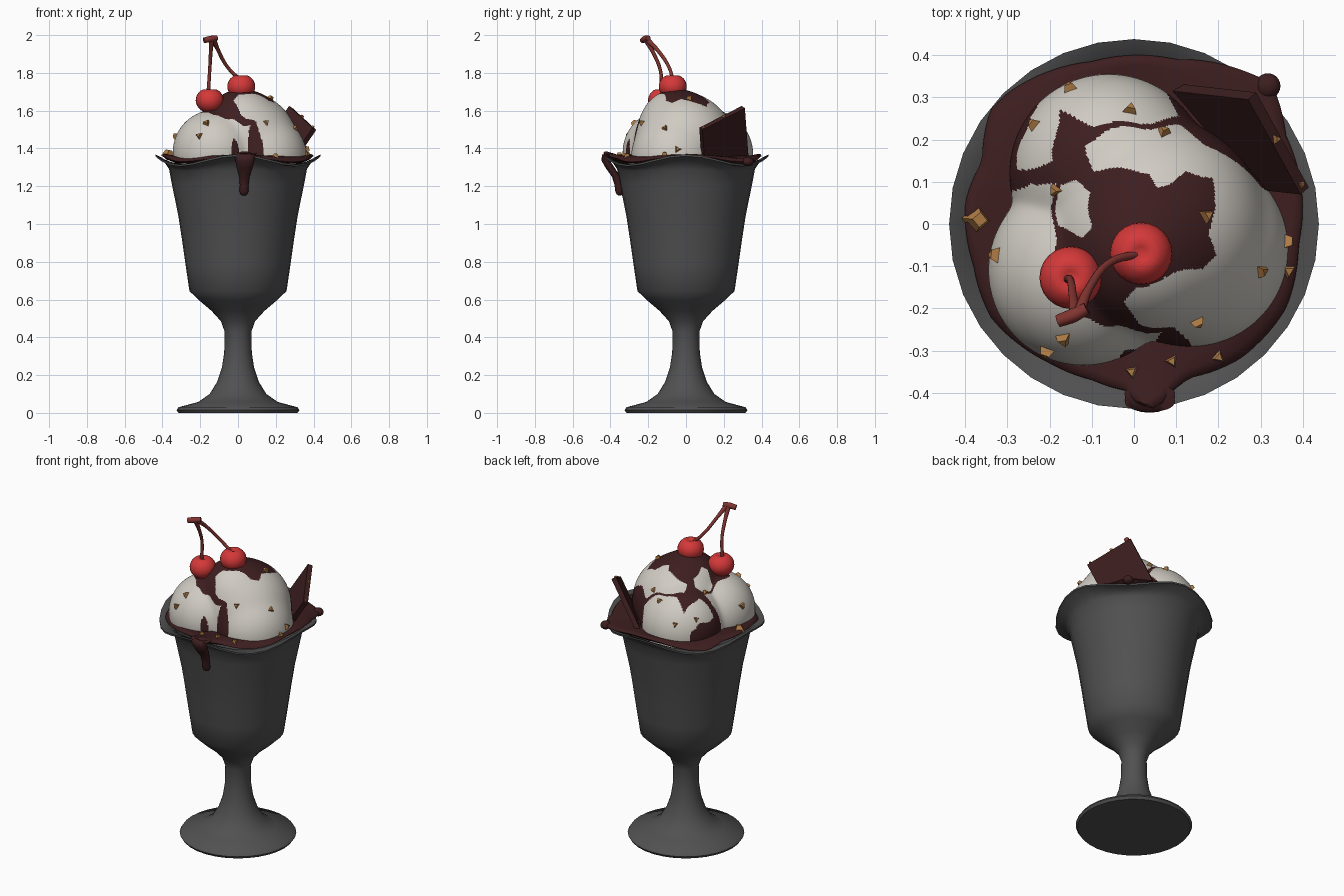
import bpy, math, random
from math import sin, cos, pi, tau
from mathutils import Vector
from mathutils.bvhtree import BVHTree

if "Cube" in bpy.data.objects:
    bpy.data.objects.remove(bpy.data.objects["Cube"])

random.seed(4)

def mat(name, rgb):
    m = bpy.data.materials.new(name)
    m.diffuse_color = (*rgb, 1)
    m.use_nodes = True
    m.node_tree.nodes["Principled BSDF"].inputs["Base Color"].default_value = m.diffuse_color
    return m

GLASS = mat("dark_grey_glass", (0.082, 0.082, 0.082))
CREAM = mat("vanilla_cream", (0.63, 0.60, 0.545))
CHOC = mat("chocolate", (0.047, 0.013, 0.014))
RED = mat("cherry_red", (0.66, 0.04, 0.04))
STEM = mat("stem_brown", (0.22, 0.035, 0.03))
NUT = mat("nut_tan", (0.43, 0.20, 0.06))

def make(name, verts, faces, mats, angle=40):
    me = bpy.data.meshes.new(name)
    me.from_pydata(verts, [], faces)
    ob = bpy.data.objects.new(name, me)
    bpy.context.collection.objects.link(ob)
    for m in mats:
        me.materials.append(m)
    if angle:
        bpy.ops.object.select_all(action='DESELECT')
        ob.select_set(True)
        bpy.context.view_layer.objects.active = ob
        bpy.ops.object.shade_smooth_by_angle(angle=math.radians(angle))
    return ob

def ring_mesh(rows, n, point, cap_first=False, cap_last=False):
    """Closed rings of n points; point(row, angle) gives each position."""
    v = [point(r, tau * i / n) for r in rows for i in range(n)]
    f = [(j*n + i, j*n + (i+1) % n, (j+1)*n + (i+1) % n, (j+1)*n + i)
         for j in range(len(rows) - 1) for i in range(n)]
    if cap_first:
        f.append(tuple(reversed(range(n))))
    if cap_last:
        f.append(tuple(range(len(v) - n, len(v))))
    return v, f

def tube(name, pts, m):
    """Smooth tube through (x, y, z, radius) points."""
    cu = bpy.data.curves.new(name, 'CURVE')
    cu.dimensions = '3D'
    cu.bevel_depth = 1
    cu.bevel_resolution = 3
    cu.resolution_u = 6
    cu.use_fill_caps = True
    s = cu.splines.new('BEZIER')
    s.bezier_points.add(len(pts) - 1)
    for b, p in zip(s.bezier_points, pts):
        b.co = p[:3]
        b.radius = p[3]
        b.handle_left_type = b.handle_right_type = 'AUTO'
    ob = bpy.data.objects.new(name, cu)
    bpy.context.collection.objects.link(ob)
    cu.materials.append(m)
    bpy.ops.object.select_all(action='DESELECT')
    ob.select_set(True)
    bpy.context.view_layer.objects.active = ob
    bpy.ops.object.convert(target='MESH')
    bpy.ops.object.shade_smooth_by_angle(angle=math.radians(60))

def blob(name, c, r, scale, m):
    bpy.ops.mesh.primitive_uv_sphere_add(segments=24, ring_count=14, radius=r, location=c)
    ob = bpy.context.object
    ob.name = name
    ob.scale = scale
    ob.data.materials.append(m)
    bpy.ops.object.shade_smooth()
    return ob

def wave(r, a):
    return 0.027 * cos(4 * a) * min(1, max(0, (r - 0.35) / 0.08))

# sundae glass: foot, stem, bowl and wavy flared rim with inner wall
profile = [(0.315, 0), (0.325, 0.015), (0.315, 0.03), (0.21, 0.058), (0.15, 0.10), (0.11, 0.165),
           (0.085, 0.24), (0.073, 0.32), (0.071, 0.43), (0.09, 0.485), (0.14, 0.54),
           (0.205, 0.595), (0.257, 0.645), (0.277, 0.78), (0.297, 0.92), (0.317, 1.05),
           (0.35, 1.21), (0.365, 1.285), (0.392, 1.318), (0.438, 1.332), (0.438, 1.342),
           (0.39, 1.33), (0.355, 1.29), (0.335, 1.2), (0.30, 1.0)]
v, f = ring_mesh(profile, 32, lambda p, a: (p[0]*cos(a), p[0]*sin(a), p[1] + wave(p[0], a)), True, True)
make("sundae_glass", v, f, [GLASS], 50)

# ice cream: blended scoops, found along rays from an inner point
SCOOPS = [(0.05, -0.01, 1.43, 0.262), (-0.12, -0.11, 1.38, 0.225), (0.02, -0.05, 1.52, 0.193),
          (0.135, -0.06, 1.35, 0.23), (-0.06, 0.12, 1.37, 0.235)]
ORIGIN = Vector((0, 0, 1.40))

def scoop_point(polar, a):
    d = Vector((sin(polar)*cos(a), sin(polar)*sin(a), cos(polar)))
    total = 0
    for x, y, z, r in SCOOPS:
        o = ORIGIN - Vector((x, y, z))
        b = o.dot(d)
        total += math.exp(90 * (-b + math.sqrt(b*b - o.length_squared + r*r)))
    p = ORIGIN + d * (math.log(total) / 90)
    r = math.hypot(p.x, p.y)
    if p.z < 1.345 and r > 0.32:      # stay inside the glass
        p.x, p.y = p.x * 0.32 / r, p.y * 0.32 / r
    return p

# bare cream areas as seen from above; the rest is sauce
BARE = [
    [(-0.25, 0.1), (-0.19, 0.09), (-0.19, -0.07), (-0.2, -0.15), (-0.14, -0.21), (-0.1, -0.22),
     (-0.06, -0.245), (0.0, -0.25), (0.07, -0.255), (0.04, -0.285), (-0.03, -0.305), (-0.08, -0.4),
     (-0.3, -0.4), (-0.4, -0.1), (-0.33, 0.05)],
    [(-0.03, -0.19), (0.0, -0.15), (0.05, -0.135), (0.12, -0.115), (0.17, -0.1), (0.195, -0.07),
     (0.17, -0.02), (0.2, 0.04), (0.18, 0.115), (0.12, 0.12), (0.08, 0.09), (0.05, 0.09),
     (0.03, 0.125), (-0.1, 0.13), (-0.11, 0.19), (-0.07, 0.22), (0, 0.23), (0.1, 0.23), (0.2, 0.18),
     (0.3, 0.09), (0.4, 0.06), (0.45, -0.1), (0.35, -0.3), (0.15, -0.4), (0.13, -0.28),
     (0.1, -0.25), (0.02, -0.235)],
    [(-0.18, 0.085), (-0.14, 0.105), (-0.105, 0.08), (-0.1, 0), (-0.13, -0.03), (-0.18, -0.01)],
    [(-0.25, 0.26), (-0.18, 0.34), (-0.05, 0.4), (0.06, 0.4), (0.1, 0.25), (0, 0.24),
     (-0.1, 0.235), (-0.18, 0.265), (-0.19, 0.145), (-0.28, 0.13)]]

def inside(x, y, poly):
    hit = False
    for (x1, y1), (x2, y2) in zip(poly, poly[1:] + poly[:1]):
        if (y1 > y) != (y2 > y) and x < x1 + (y - y1) * (x2 - x1) / (y2 - y1):
            hit = not hit
    return hit

dome_v, dome_f = ring_mesh([0.004 + 1.85 * i / 130 for i in range(131)], 300, scoop_point)
dome_f.append(tuple(range(300)))
dome = make("ice_cream", dome_v, dome_f, [CREAM, CHOC], 60)
for p in dome.data.polygons:
    x, y = p.center.x, p.center.y
    x, y = x + 0.006 * sin(45 * y), y + 0.006 * sin(45 * x)     # wavy sauce edges
    p.material_index = 0 if any(inside(x, y, q) for q in BARE) else 1

# chocolate sauce pool lying on the rim
OUTLINE = [(-0.4, 0.05), (-0.38, -0.1), (-0.34, -0.22), (-0.2, -0.33), (-0.1, -0.37), (-0.02, -0.395),
           (0.0, -0.42), (0.04, -0.44), (0.075, -0.42), (0.09, -0.395), (0.13, -0.365), (0.25, -0.32),
           (0.36, -0.2), (0.39, -0.05), (0.395, 0.1), (0.36, 0.21), (0.34, 0.30), (0.325, 0.335),
           (0.28, 0.355), (0.1, 0.39), (-0.1, 0.385), (-0.3, 0.31), (-0.34, 0.27), (-0.36, 0.15)]
POLAR = sorted((math.atan2(y, x) % tau, math.hypot(x, y)) for x, y in OUTLINE)
POLAR = [(POLAR[-1][0] - tau, POLAR[-1][1])] + POLAR + [(POLAR[0][0] + tau, POLAR[0][1])]

def outer(a):
    for (a1, r1), (a2, r2) in zip(POLAR, POLAR[1:]):
        if a1 <= a <= a2:
            return r1 + (r2 - r1) * (a - a1) / (a2 - a1)

def pool_point(row, a):
    k, z = row
    r = outer(a) * k
    return (r*cos(a), r*sin(a), z + wave(r, a) * 0.9 + max(0, r - 0.4) * 0.2)

pool_v, pool_f = ring_mesh([(0.8, 1.32), (0.95, 1.333), (1, 1.345), (0.985, 1.356), (0.94, 1.362),
                            (0.85, 1.362), (0.5, 1.365)], 120, pool_point, True, True)
make("sauce_pool", pool_v, pool_f, [CHOC], 60)

# sauce running over the rim, wide at the top and thin at the end
drip = [(-0.40, 1.372, 0.06, 0.02), (-0.425, 1.368, 0.058, 0.02), (-0.425, 1.335, 0.05, 0.022),
        (-0.40, 1.295, 0.042, 0.024), (-0.37, 1.25, 0.027, 0.022), (-0.358, 1.205, 0.023, 0.02),
        (-0.354, 1.175, 0.025, 0.021), (-0.352, 1.158, 0.018, 0.016), (-0.351, 1.15, 0.006, 0.006)]
v, f = ring_mesh(drip, 16, lambda p, a: (0.034 + 0.6 * (p[1] - 1.25) * 0.05 + p[2]*cos(a), p[0] + p[3]*sin(a), p[1]),
                 True, True)
make("front_drip", v, f, [CHOC], 80)
blob("corner_drip", (0.317, 0.327, 1.33), 0.03, (1, 1, 0.8), CHOC)

# chocolate slab leaning outward
A, B, D = Vector((0.27, 0.295, 1.625)), Vector((0.395, 0.07, 1.51)), Vector((0.09, 0.315, 1.36))
C = B + D - A
n = (B - A).cross(D - A).normalized()
quad = [A, B, C, D]
make("chocolate_slab", quad + [q + n * 0.028 for q in quad],
     [(3, 2, 1, 0), (4, 5, 6, 7)] + [(i, (i+1) % 4, (i+1) % 4 + 4, i + 4) for i in range(4)], [CHOC], 0)

# cherries with a dimple at the top
for name, c in (("left_cherry", (-0.15, -0.127, 1.655)), ("right_cherry", (0.017, -0.07, 1.728))):
    ob = blob(name, c, 0.074, (1, 1, 0.9), RED)
    for w in ob.data.vertices:
        r = math.hypot(w.co.x, w.co.y)
        if w.co.z > 0 and r < 0.035:
            w.co.z -= 0.022 * (1 - r / 0.035)

# cherry stems joined by a small cap
tube("left_stem", [(-0.158, -0.13, 1.69, 0.01), (-0.15, -0.135, 1.81, 0.009),
                   (-0.145, -0.17, 1.90, 0.01), (-0.14, -0.215, 1.98, 0.014)], STEM)
tube("right_stem", [(0.015, -0.07, 1.76, 0.01), (-0.055, -0.09, 1.83, 0.009),
                    (-0.105, -0.15, 1.92, 0.01), (-0.13, -0.21, 1.98, 0.014)], STEM)
tube("stem_cap", [(-0.18, -0.23, 1.972, 0.015), (-0.145, -0.217, 1.98, 0.017),
                  (-0.112, -0.2, 1.985, 0.014)], STEM)

# chopped nuts resting on the cream, the sauce and the slab's upper edge
trees = [BVHTree.FromPolygons([Vector(p) for p in vv], ff) for vv, ff in ((dome_v, dome_f), (pool_v, pool_f))]
NUTS = [(-0.15, 0.32), (-0.235, 0.235), (-0.01, 0.27), (0.07, 0.215), (-0.185, 0.08), (-0.37, 0.01),
        (-0.325, -0.075), (0.17, 0.02), (0.36, -0.045), (0.3, -0.11), (0.365, -0.11), (0.15, -0.23),
        (0.2, -0.315), (0.09, -0.325), (-0.005, -0.35), (-0.165, -0.27), (-0.205, -0.3)]
spots = []
for x, y in NUTS:
    hits = [t.ray_cast(Vector((x, y, 3)), Vector((0, 0, -1))) for t in trees]
    co, no = max((h[:2] for h in hits if h[0]), key=lambda h: h[0].z)
    spots.append((co, no if no.z > 0 else -no, random.uniform(0.022, 0.027)))
spots[5] = (spots[5][0], spots[5][1], 0.036)
up = (A - D).normalized()
spots += [(A.lerp(B, t) + n * 0.014, up, s) for t, s in ((0.45, 0.017), (0.93, 0.013))]
for i, (co, no, size) in enumerate(spots):
    bpy.ops.mesh.primitive_cone_add(vertices=4 if i == 5 else 3, radius1=size, radius2=size * 0.5,
                                    depth=size * 1.1, location=co + no * size * 0.1)
    ob = bpy.context.object
    ob.name = f"nut_piece_{i + 1}"
    ob.rotation_euler = no.to_track_quat('Z', 'Y').to_euler()
    ob.rotation_euler.rotate_axis('Z', random.uniform(0, tau))
    ob.data.materials.append(NUT)
